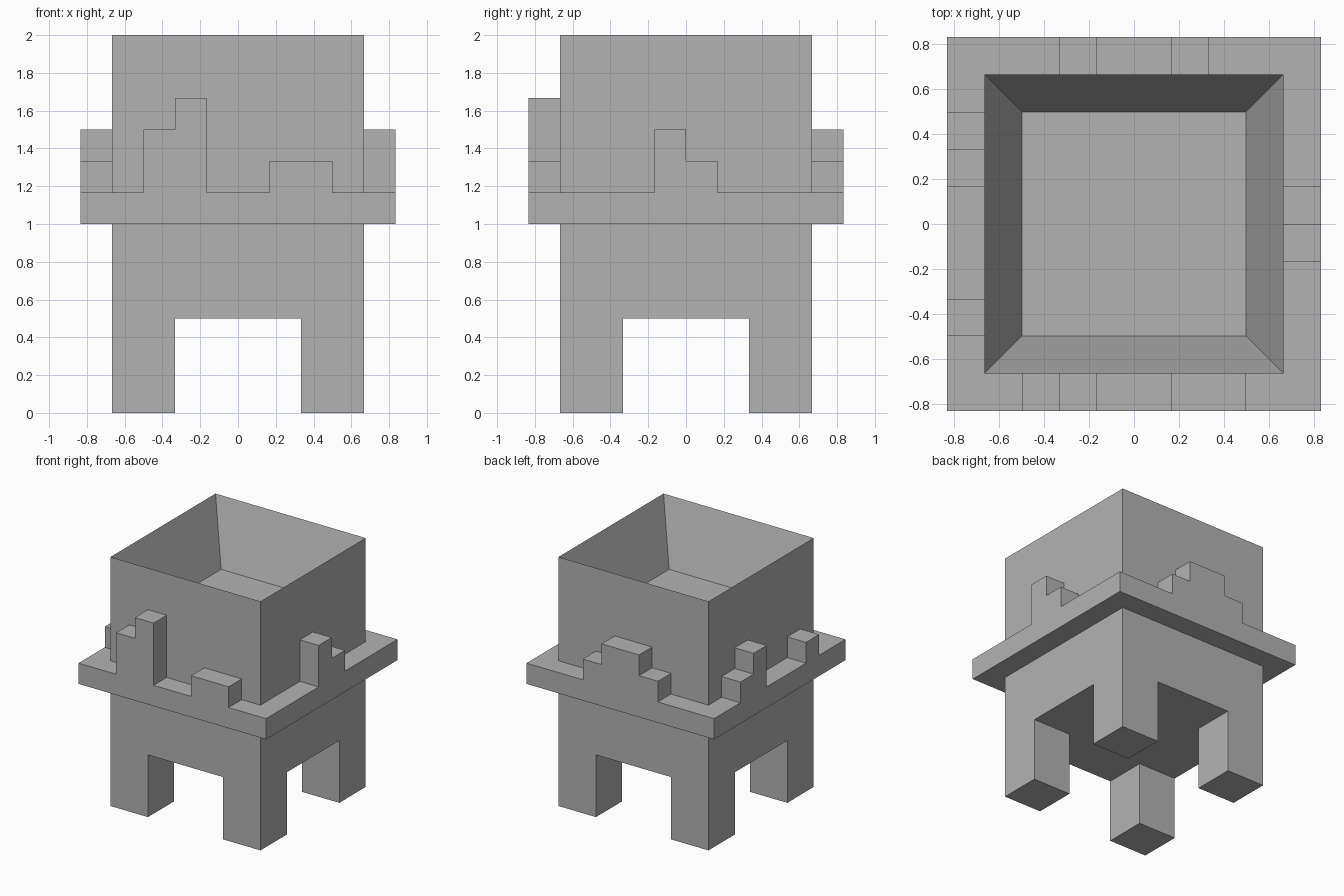
import bpy
import bmesh
from mathutils import Vector

U = 1 / 6  # everything sits on a grid of sixths

cube = bpy.data.objects.get("Cube")
if cube:
    bpy.data.objects.remove(cube, do_unlink=True)

GREY = (0.45, 0.45, 0.45, 1)
stone = bpy.data.materials.new("plain grey")
stone.use_nodes = True
stone.diffuse_color = GREY
stone.node_tree.nodes["Principled BSDF"].inputs["Base Color"].default_value = GREY


def finish(name, bm):
    bmesh.ops.recalc_face_normals(bm, faces=bm.faces)
    bmesh.ops.scale(bm, vec=(U, U, U), verts=bm.verts)
    mesh = bpy.data.meshes.new(name)
    bm.to_mesh(mesh)
    bm.free()
    mesh.materials.append(stone)
    obj = bpy.data.objects.new(name, mesh)
    bpy.context.collection.objects.link(obj)
    return obj


def facing(bm, direction):
    bm.normal_update()
    return [f for f in bm.faces if f.normal.z * direction > 0.9]


# Body: a block with a sunken top and four corner legs
bm = bmesh.new()
bmesh.ops.create_cube(bm, size=1)
bmesh.ops.scale(bm, vec=(8, 8, 9), verts=bm.verts)
bmesh.ops.translate(bm, vec=(0, 0, 7.5), verts=bm.verts)

top = facing(bm, 1)
bmesh.ops.inset_region(bm, faces=top, thickness=1, use_even_offset=True)
bmesh.ops.translate(bm, vec=(0, 0, -3), verts=top[0].verts)

for axis in (Vector((1, 0, 0)), Vector((0, 1, 0))):
    for side in (-2, 2):
        bmesh.ops.bisect_plane(bm, geom=bm.verts[:] + bm.edges[:] + bm.faces[:],
                               plane_co=axis * side, plane_no=axis)
corners = [f for f in facing(bm, -1)
           if min(abs(f.calc_center_median().x), abs(f.calc_center_median().y)) > 2]
for face in corners:
    leg = bmesh.ops.extrude_discrete_faces(bm, faces=[face])["faces"][0]
    bmesh.ops.translate(bm, vec=(0, 0, -3), verts=leg.verts)
bmesh.ops.dissolve_limit(bm, angle_limit=0.01, verts=bm.verts, edges=bm.edges)
finish("body_with_legs", bm)


# Rim: one stepped panel per side, extruded from its outline
def rim_panel(name, half, steps, place):
    outline = [(-half, 6), (-half, 7)]
    for start, end, height in steps:
        for point in ((start, outline[-1][1] if outline[-1][0] == start else 7),
                      (start, height), (end, height)):
            if point != outline[-1]:
                outline.append(point)
        following = [s for s in steps if s[0] == end]
        if not following:
            outline.append((end, 7))
    outline += [(half, 7), (half, 6)]
    bm = bmesh.new()
    face = bm.faces.new([bm.verts.new(place(t, 4, z)) for t, z in outline])
    result = bmesh.ops.extrude_face_region(bm, geom=[face])["geom"]
    outward = place(0, 1, 0)
    bmesh.ops.translate(bm, vec=outward,
                        verts=[v for v in result if isinstance(v, bmesh.types.BMVert)])
    finish(name, bm)


rim_panel("front_rim", 5, [(-3, -2, 9), (-2, -1, 10), (1, 3, 8)],
          lambda t, d, z: Vector((t, -d, z)))
rim_panel("back_rim", 5, [(-2, -1, 8), (-1, 1, 9), (1, 2, 8)],
          lambda t, d, z: Vector((t, d, z)))
rim_panel("left_rim", 4, [(-1, 0, 9), (0, 1, 8)],
          lambda t, d, z: Vector((d, t, z)))
rim_panel("right_rim", 4, [(-3, -2, 8), (1, 2, 9), (2, 3, 8)],
          lambda t, d, z: Vector((-d, t, z)))
